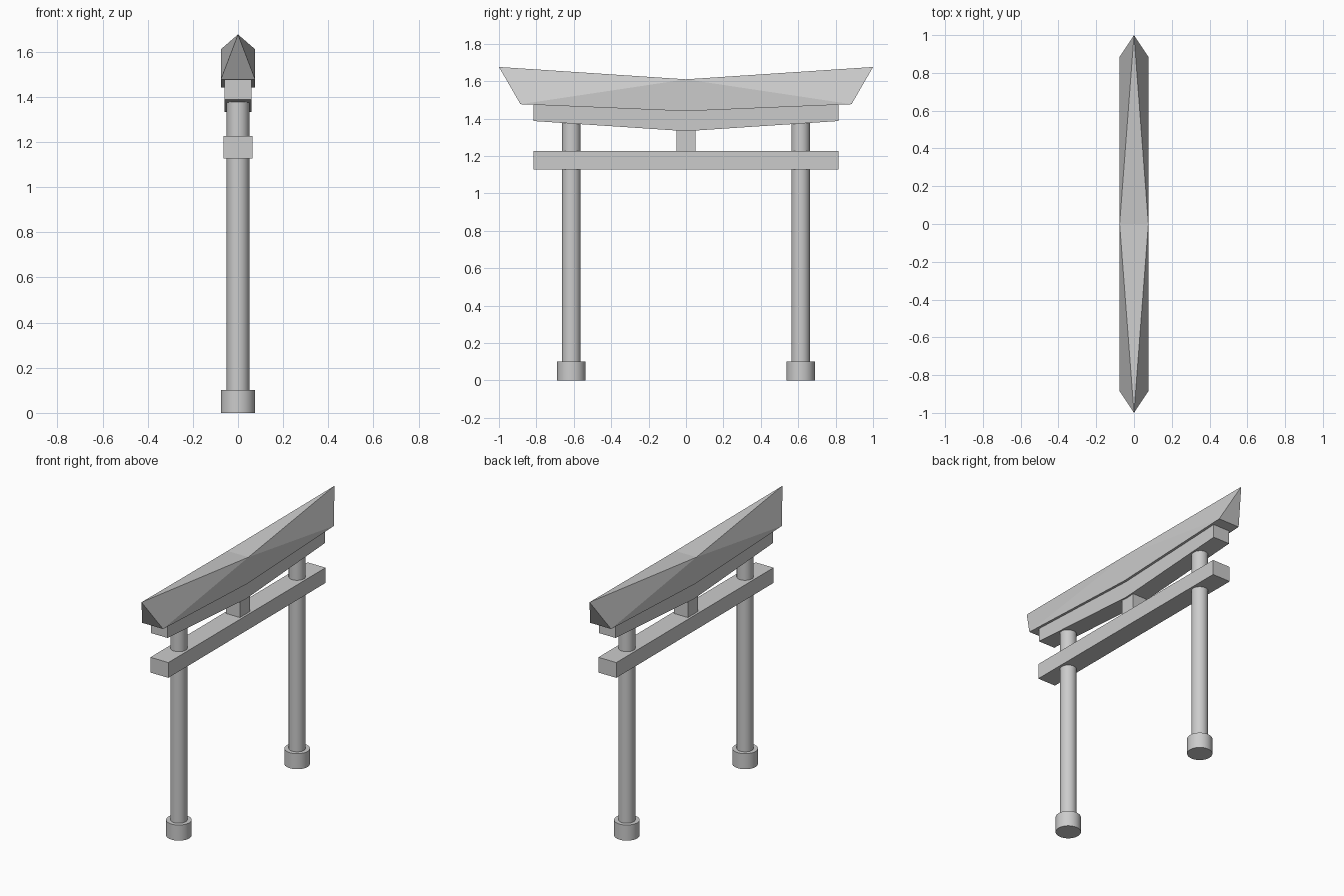
import bpy, bmesh

if "Cube" in bpy.data.objects:
    bpy.data.objects.remove(bpy.data.objects["Cube"])


def make_object(name, verts, faces):
    mesh = bpy.data.meshes.new(name)
    mesh.from_pydata(verts, [], faces)
    bm = bmesh.new()
    bm.from_mesh(mesh)
    bmesh.ops.recalc_face_normals(bm, faces=bm.faces)
    bm.to_mesh(mesh)
    bm.free()
    obj = bpy.data.objects.new(name, mesh)
    bpy.context.collection.objects.link(obj)
    return obj


def extrude_profile(name, profile, half_width):
    """Side-view (y, z) outline extruded across x."""
    n = len(profile)
    verts = [(x, y, z) for x in (-half_width, half_width) for y, z in profile]
    faces = [tuple(range(n)), tuple(range(n, 2 * n))]
    faces += [(i, (i + 1) % n, n + (i + 1) % n, n + i) for i in range(n)]
    return make_object(name, verts, faces)


def box(name, hx, hy, z0, z1):
    return extrude_profile(name, [(-hy, z0), (hy, z0), (hy, z1), (-hy, z1)], hx)


def cylinder(name, radius, y, z0, z1):
    bpy.ops.mesh.primitive_cylinder_add(vertices=32, radius=radius, depth=z1 - z0,
                                        location=(0, y, (z0 + z1) / 2))
    bpy.context.object.name = name
    bpy.ops.object.shade_smooth_by_angle()


# Pillars with footings
for side, y in (("left", -0.613), ("right", 0.613)):
    cylinder(side + "_pillar", 0.05, y, 0.0, 1.40)
    cylinder(side + "_footing", 0.076, y, 0.0, 0.102)

# Straight tie beam and the short strut above it
box("tie_beam", 0.065, 0.815, 1.127, 1.227)
box("centre_strut", 0.05, 0.052, 1.22, 1.36)

# Lintel, bent upward toward both ends
extrude_profile("lintel", [(-0.815, 1.387), (0, 1.333), (0.815, 1.387),
                           (0.815, 1.478), (0, 1.445), (-0.815, 1.478)], 0.06)

# Roof beam: wide in the middle, drawn up to a point at each end
w = 0.076
verts = [(-w, 0, 1.61), (w, 0, 1.61), (-w, 0, 1.44), (w, 0, 1.44)]
faces = []
for s in (-1, 1):
    t = len(verts)
    verts += [(0, s, 1.676), (-w, s * 0.885, 1.477), (w, s * 0.885, 1.477)]
    faces += [(0, 1, t), (t, t + 1, t + 2), (2, 3, t + 2, t + 1),
              (0, t, t + 1), (0, t + 1, 2), (1, t, t + 2), (1, t + 2, 3)]
make_object("roof_beam", verts, faces)
